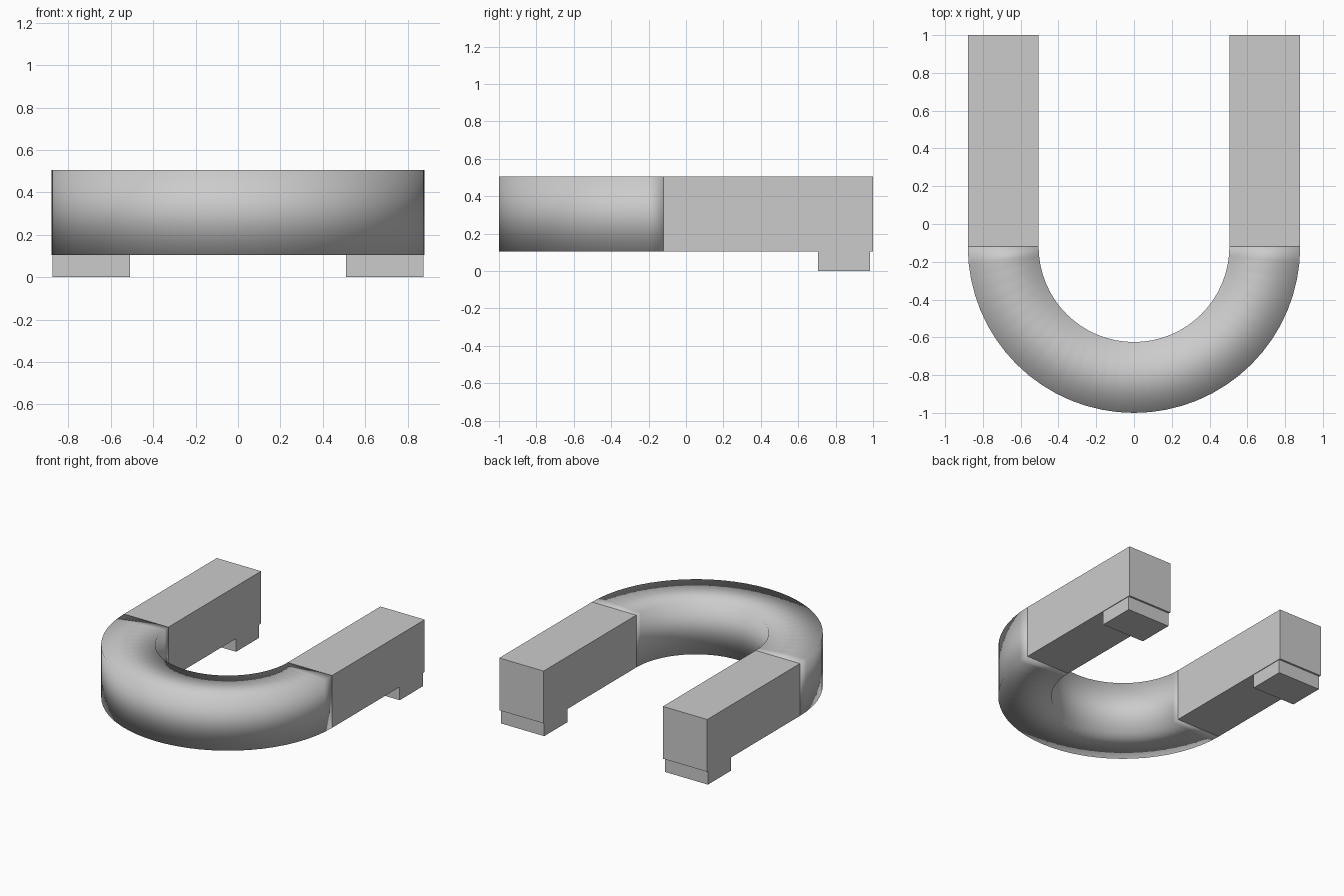
import bpy
import bmesh
from math import pi
from mathutils import Matrix, Vector

OUTER, INNER = 0.88, 0.505      # bend radii
BOTTOM, TOP = 0.105, 0.505      # bar height range
BEND_Y = -0.12                  # where the bend meets the arms
SEGMENTS = 32

default = bpy.data.objects.get("Cube")
if default:
    bpy.data.objects.remove(default, do_unlink=True)

grey = bpy.data.materials.new("light grey")
grey.use_nodes = True
colour = (0.6, 0.6, 0.6, 1)
grey.diffuse_color = colour
grey.node_tree.nodes["Principled BSDF"].inputs["Base Color"].default_value = colour


def finish(name, bm, smooth=False):
    bmesh.ops.recalc_face_normals(bm, faces=bm.faces)
    for face in bm.faces:
        face.smooth = smooth
    mesh = bpy.data.meshes.new(name)
    bm.to_mesh(mesh)
    bm.free()
    mesh.materials.append(grey)
    obj = bpy.data.objects.new(name, mesh)
    bpy.context.collection.objects.link(obj)
    return obj


def box(name, low, high):
    low, high = Vector(low), Vector(high)
    bm = bmesh.new()
    place = Matrix.Translation((low + high) / 2) @ Matrix.Diagonal((*(high - low), 1))
    bmesh.ops.create_cube(bm, size=1, matrix=place)
    return finish(name, bm)


# Half-ring bend: a rectangular section swept round, softly shaded all over
bm = bmesh.new()
section = [(INNER, BOTTOM), (OUTER, BOTTOM), (OUTER, TOP), (INNER, TOP)]
rings = []
for i in range(SEGMENTS + 1):
    turn = Matrix.Rotation(-pi * i / SEGMENTS, 3, "Z")
    rings.append([bm.verts.new(turn @ Vector((r, 0, z)) + Vector((0, BEND_Y, 0)))
                  for r, z in section])
for a, b in zip(rings, rings[1:]):
    for k in range(4):
        n = (k + 1) % 4
        bm.faces.new((a[k], a[n], b[n], b[k]))
bm.faces.new(rings[0])
bm.faces.new(rings[-1])
finish("bend", bm, smooth=True)

# Straight arms, each with a small foot under its free end
for side, s in (("left", 1), ("right", -1)):
    x0, x1 = sorted((s * INNER, s * OUTER))
    box(side + "_arm", (x0, BEND_Y, BOTTOM), (x1, 1, TOP))
    box(side + "_foot", (x0 + 0.005, 0.705, 0), (x1 - 0.005, 0.985, BOTTOM))
